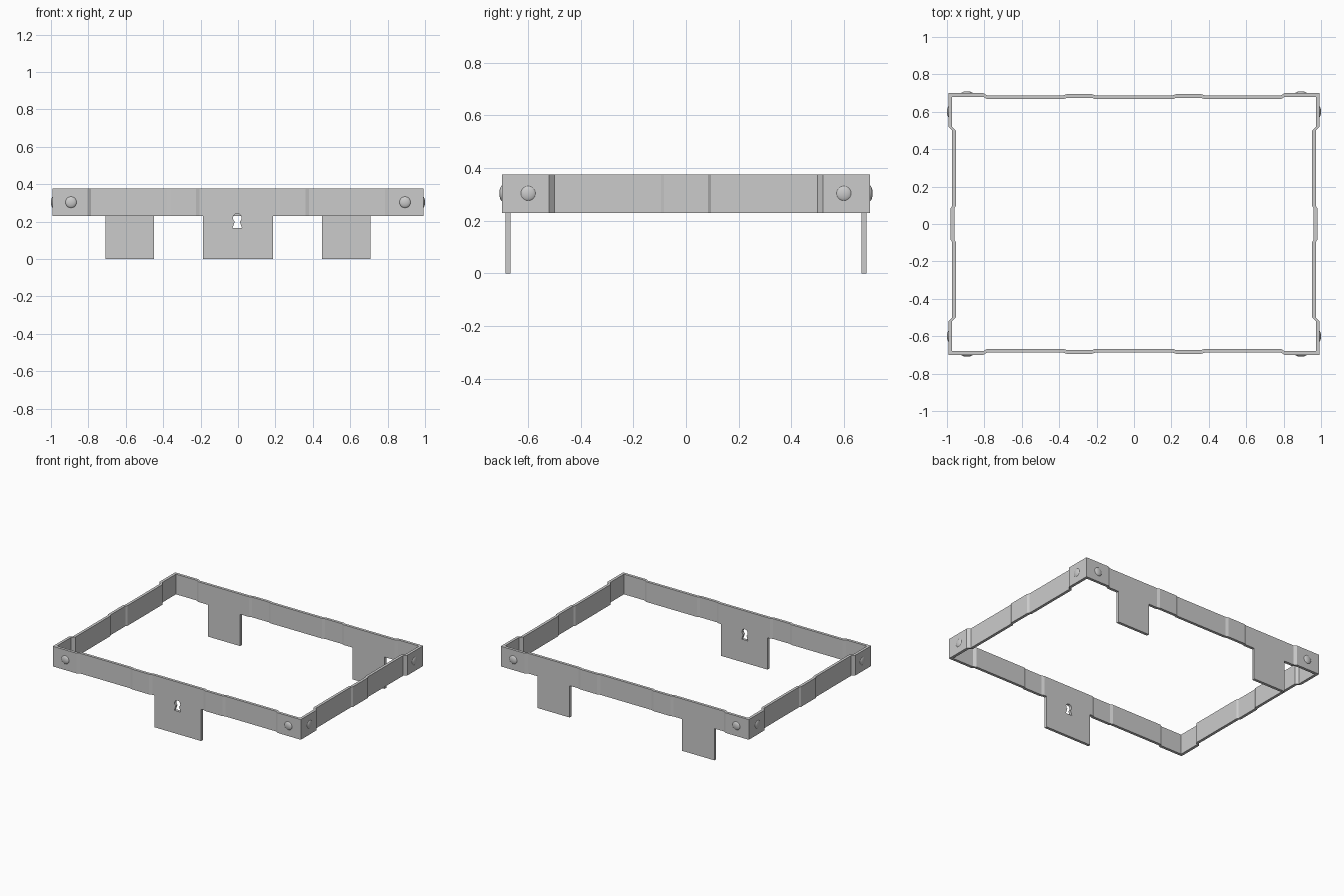
import bpy, bmesh, math
from mathutils import Matrix

if "Cube" in bpy.data.objects:
    bpy.data.objects.remove(bpy.data.objects["Cube"])

T = 0.02                 # metal thickness
Z0, Z1 = 0.23, 0.376     # bottom and top of the band


def prism(name, rings, lo, hi, matrix=Matrix()):
    """Extrude an outline, or the area between two outlines, from lo to hi."""
    bm = bmesh.new()
    n = len(rings[0])
    walls = [[[bm.verts.new((x, y, z)) for x, y in r] for z in (lo, hi)] for r in rings]
    for low, high in walls:
        for i in range(n):
            j = (i + 1) % n
            bm.faces.new((low[i], low[j], high[j], high[i]))
    for k in (0, 1):
        if len(rings) == 1:
            bm.faces.new(walls[0][k])
        else:
            a, b = walls[0][k], walls[1][k]
            for i in range(n):
                j = (i + 1) % n
                bm.faces.new((a[i], a[j], b[j], b[i]))
    bmesh.ops.recalc_face_normals(bm, faces=bm.faces)
    bm.transform(matrix)
    return finish(name, bm)


def finish(name, bm):
    mesh = bpy.data.meshes.new(name)
    bm.to_mesh(mesh)
    bm.free()
    obj = bpy.data.objects.new(name, mesh)
    bpy.context.collection.objects.link(obj)
    return obj


def four_way(q):
    """Mirror a quarter outline into a closed loop."""
    half = q + [(x, -y) for x, y in reversed(q)]
    return half + [(-x, y) for x, y in reversed(half)]


# Stepped band: long side, corner, short side
long_side = [(0.205, 0.687), (0.225, 0.694), (0.36, 0.694), (0.38, 0.687),
             (0.785, 0.687), (0.805, 0.70)]
short_side = [(0.993, 0.52), (0.973, 0.50), (0.973, 0.095), (0.981, 0.083)]
outer = long_side + [(0.993, 0.70)] + short_side
inner = ([(x, y - T) for x, y in long_side] + [(0.993 - T, 0.70 - T)]
         + [(x - T, y) for x, y in short_side])
band = prism("band", [four_way(outer), four_way(inner)], Z0, Z1)


# Hanging plates
def plate(name, x0, x1, y0, y1):
    return prism(name, [[(x0, y0), (x1, y0), (x1, y1), (x0, y1)]], 0, Z0)


lock_plate = plate("lock_plate", -0.186, 0.186, -0.687, -0.687 + T)
for side, s in (("left", -1), ("right", 1)):
    plate("hinge_plate_" + side, s * 0.45, s * 0.708, 0.687 - T, 0.687)

# Keyhole: round top with flared slot
arc = [(0.023 * math.cos(a), 0.22 + 0.023 * math.sin(a))
       for a in (math.radians(-55 + 290 * i / 14) for i in range(15))]
keyhole = [(-0.025, 0.165), (0.025, 0.165)] + arc
to_front = Matrix.Translation((-0.004, -0.677, 0)) @ Matrix.Rotation(math.pi / 2, 4, 'X')
cutter = prism("keyhole_cutter", [keyhole], -0.05, 0.05, to_front)
for obj in (band, lock_plate):
    mod = obj.modifiers.new("keyhole", 'BOOLEAN')
    mod.operation = 'DIFFERENCE'
    mod.solver = 'EXACT'
    mod.object = cutter
    bpy.context.view_layer.objects.active = obj
    bpy.ops.object.modifier_apply(modifier=mod.name)
bpy.data.objects.remove(cutter)


# Domed rivets at the corners
def rivet(name, loc, axis):
    bm = bmesh.new()
    bmesh.ops.create_uvsphere(bm, u_segments=20, v_segments=12, radius=0.031)
    bm.transform(Matrix.Translation(loc) @ Matrix.Rotation(math.pi / 2, 4, axis)
                 @ Matrix.Diagonal((1, 1, 0.4, 1)))
    for f in bm.faces:
        f.smooth = True
    finish(name, bm)


for sx in (-1, 1):
    for sy in (-1, 1):
        tag = ("front_" if sy < 0 else "back_") + ("left" if sx < 0 else "right")
        rivet("long_side_rivet_" + tag, (sx * 0.893, sy * 0.697, 0.304), 'X')
        rivet("short_side_rivet_" + tag, (sx * 0.9876, sy * 0.60, 0.304), 'Y')
